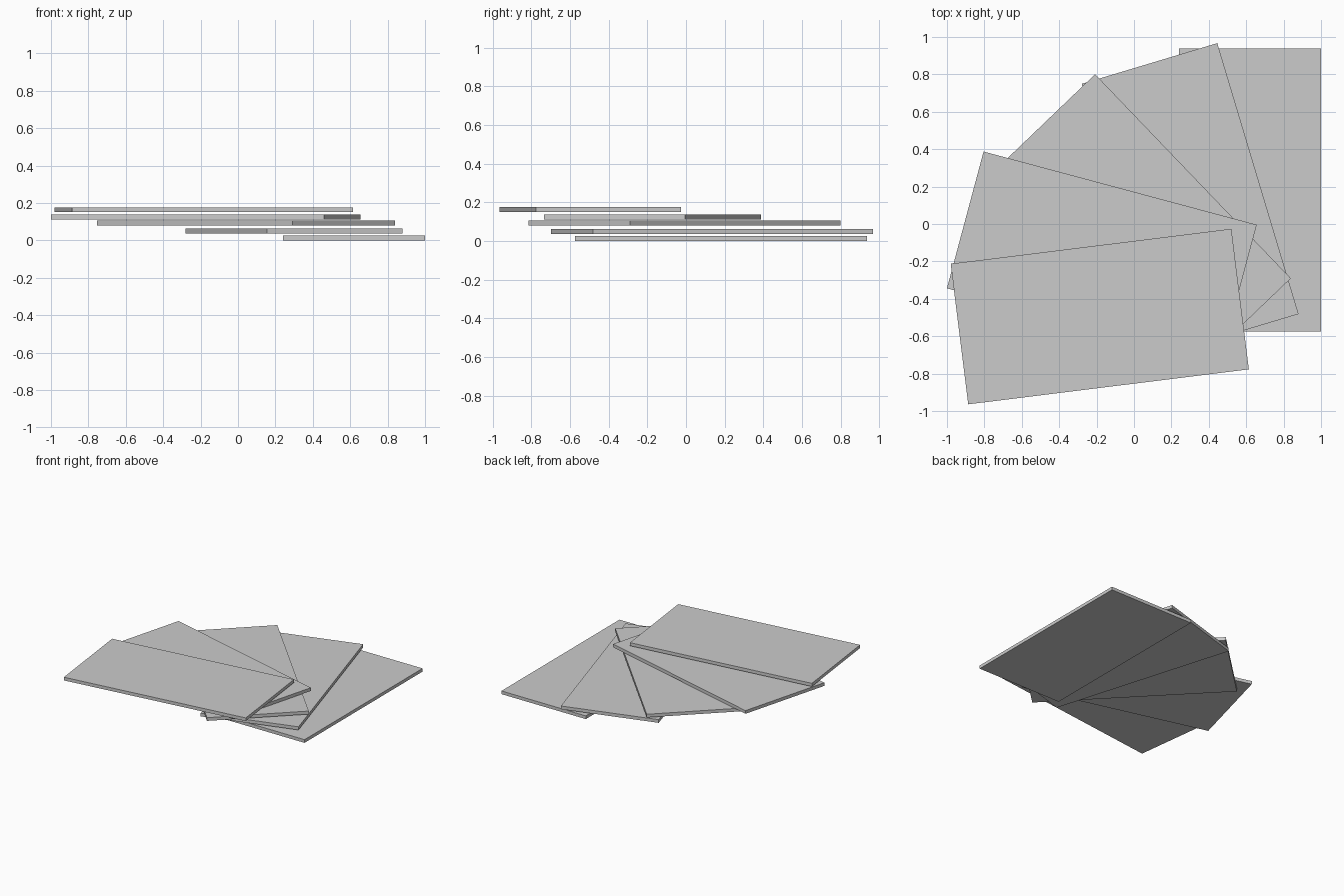
import bpy
from math import radians

if "Cube" in bpy.data.objects:
    bpy.data.objects.remove(bpy.data.objects["Cube"])

WIDTH, LENGTH, THICK = 0.757, 1.512, 0.026

# Fanned stack, bottom to top: centre x, centre y, base z, turn in degrees
fan = [
    (0.620, 0.182, 0.000, 0.0),
    (0.300, 0.134, 0.037, 16.7),
    (0.042, -0.007, 0.081, 43.8),
    (-0.172, -0.174, 0.112, 75.0),
    (-0.183, -0.495, 0.151, 97.1),
]


def add_card(number, x, y, base, turn):
    bpy.ops.mesh.primitive_cube_add(
        size=1, location=(x, y, base + THICK / 2), rotation=(0, 0, radians(turn)))
    card = bpy.context.object
    card.name = f"card_{number}"
    card.scale = (WIDTH, LENGTH, THICK)
    bpy.ops.object.transform_apply(location=False, rotation=False, scale=True)


for number, placement in enumerate(fan, 1):
    add_card(number, *placement)
